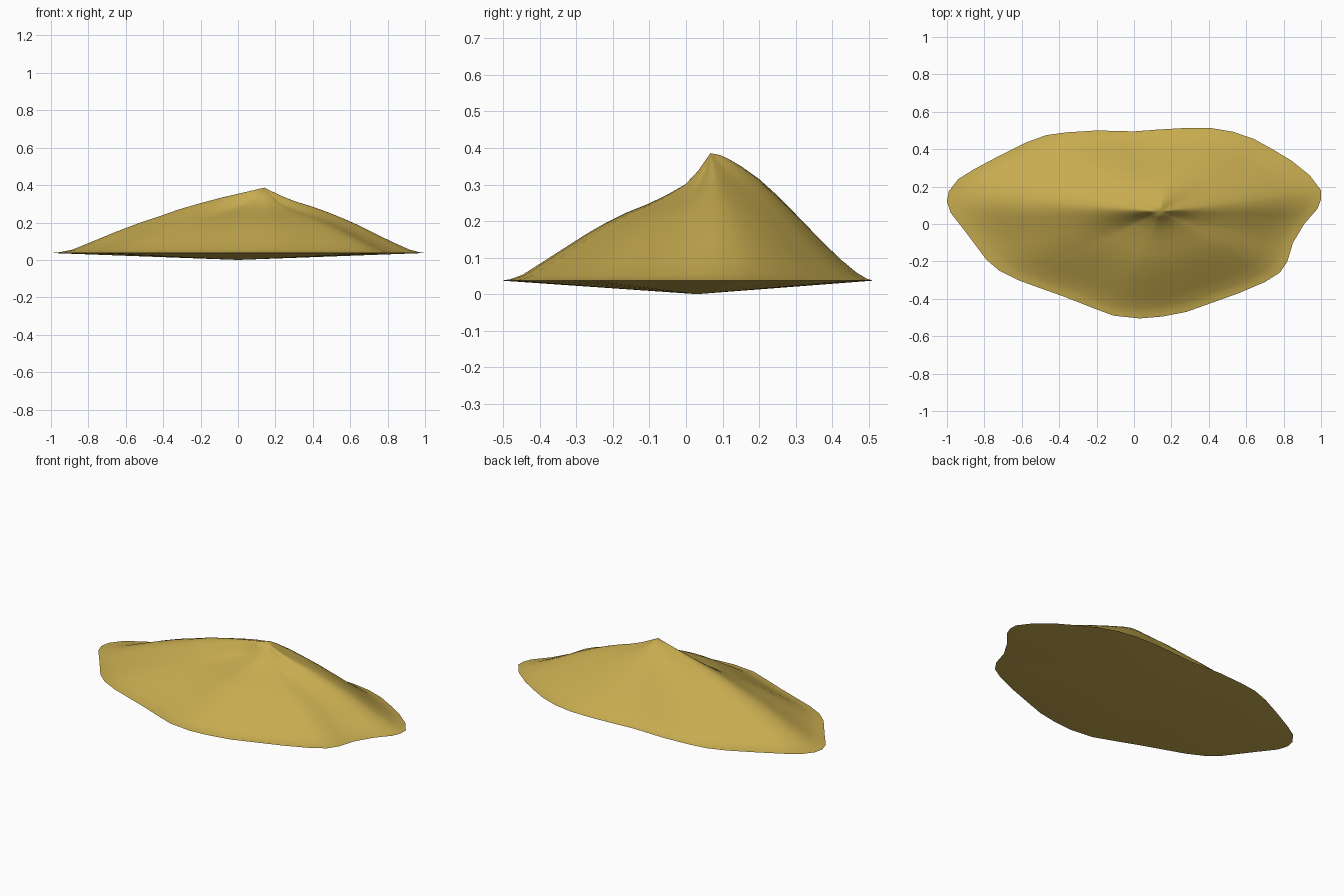
import bpy, bmesh, math

if "Cube" in bpy.data.objects:
    bpy.data.objects.remove(bpy.data.objects["Cube"])

RIM_Z, PEAK, BASE = 0.037, (0.14, 0.067, 0.386), (0.0, 0.03, 0.0)

# Mound outline seen from above, counter-clockwise
outline = [(1.0, .18), (.94, .26), (.84, .34), (.74, .40), (.64, .455), (.53, .493),
           (.41, .513), (.27, .513), (.13, .505), (0, .495), (-.2, .5), (-.36, .49),
           (-.47, .475), (-.58, .435), (-.72, .365), (-.86, .29), (-.94, .24),
           (-.99, .175), (-1.0, .12), (-.98, .06), (-.91, -.03), (-.85, -.11),
           (-.79, -.19), (-.72, -.25), (-.62, -.30), (-.51, -.34), (-.37, -.39),
           (-.23, -.445), (-.11, -.49), (.03, -.505), (.15, -.495), (.28, -.47),
           (.42, -.42), (.56, -.37), (.70, -.31), (.78, -.26), (.82, -.2),
           (.85, -.1), (.91, 0), (.98, .08), (1.0, .13)]

# Height profiles from peak to rim in the main directions
T = [.06, .12, .2, .3, .4, .5, .6, .7, .8, .9, .96, 1]
RIGHT = [.93, .86, .785, .71, .62, .52, .41, .285, .165, .055, .015, 0]
BACK = [.985, .95, .89, .80, .685, .555, .42, .29, .165, .06, .015, 0]
LEFT = [.955, .91, .85, .765, .67, .555, .445, .32, .185, .05, .012, 0]
FRONT = [.86, .755, .68, .60, .535, .455, .36, .255, .15, .045, .01, 0]
KEYS = [(7, RIGHT), (90, BACK), (174, LEFT), (207, FRONT), (333, FRONT), (367, RIGHT)]


def profile(deg):
    """Blend the key profiles smoothly around the peak."""
    if deg < 7:
        deg += 360
    for (a, p), (b, q) in zip(KEYS, KEYS[1:]):
        if a <= deg <= b:
            w = 0.5 - 0.5 * math.cos(math.pi * (deg - a) / (b - a))
            return [u + (v - u) * w for u, v in zip(p, q)]
    return FRONT


# Sand mound: rays from the peak to the rim
rim = []
for a, b in zip(outline, outline[1:] + outline[:1]):
    rim += [a, ((a[0] + b[0]) / 2, (a[1] + b[1]) / 2)]
bm = bmesh.new()
peak = bm.verts.new(PEAK)
base = bm.verts.new(BASE)
rays = []
for x, y in rim:
    dx, dy = x - PEAK[0], y - PEAK[1]
    prof = profile(math.degrees(math.atan2(dy, dx)) % 360)
    rays.append([bm.verts.new((PEAK[0] + dx * t, PEAK[1] + dy * t,
                               RIM_Z + (PEAK[2] - RIM_Z) * f))
                 for t, f in zip(T, prof)])
for r, s in zip(rays, rays[1:] + rays[:1]):
    bm.faces.new((peak, r[0], s[0]))
    for i in range(len(T) - 1):
        bm.faces.new((r[i], r[i + 1], s[i + 1], s[i]))
    bm.faces.new((base, s[-1], r[-1]))  # shallow underside
bmesh.ops.recalc_face_normals(bm, faces=bm.faces)
mesh = bpy.data.meshes.new("sand_mound")
bm.to_mesh(mesh)
bm.free()
mound = bpy.data.objects.new("sand_mound", mesh)
bpy.context.collection.objects.link(mound)

# Single sand colour
sand = bpy.data.materials.new("sand yellow")
sand.diffuse_color = (0.57, 0.41, 0.08, 1)
sand.use_nodes = True
sand.node_tree.nodes["Principled BSDF"].inputs["Base Color"].default_value = sand.diffuse_color
mesh.materials.append(sand)

# Smooth slopes with a sharp rim
bpy.context.view_layer.objects.active = mound
mound.select_set(True)
bpy.ops.object.shade_smooth_by_angle(angle=math.radians(40))
for e in mesh.edges:
    if all(abs(mesh.vertices[v].co.z - RIM_Z) < 1e-5 for v in e.vertices):
        e.use_edge_sharp = True
